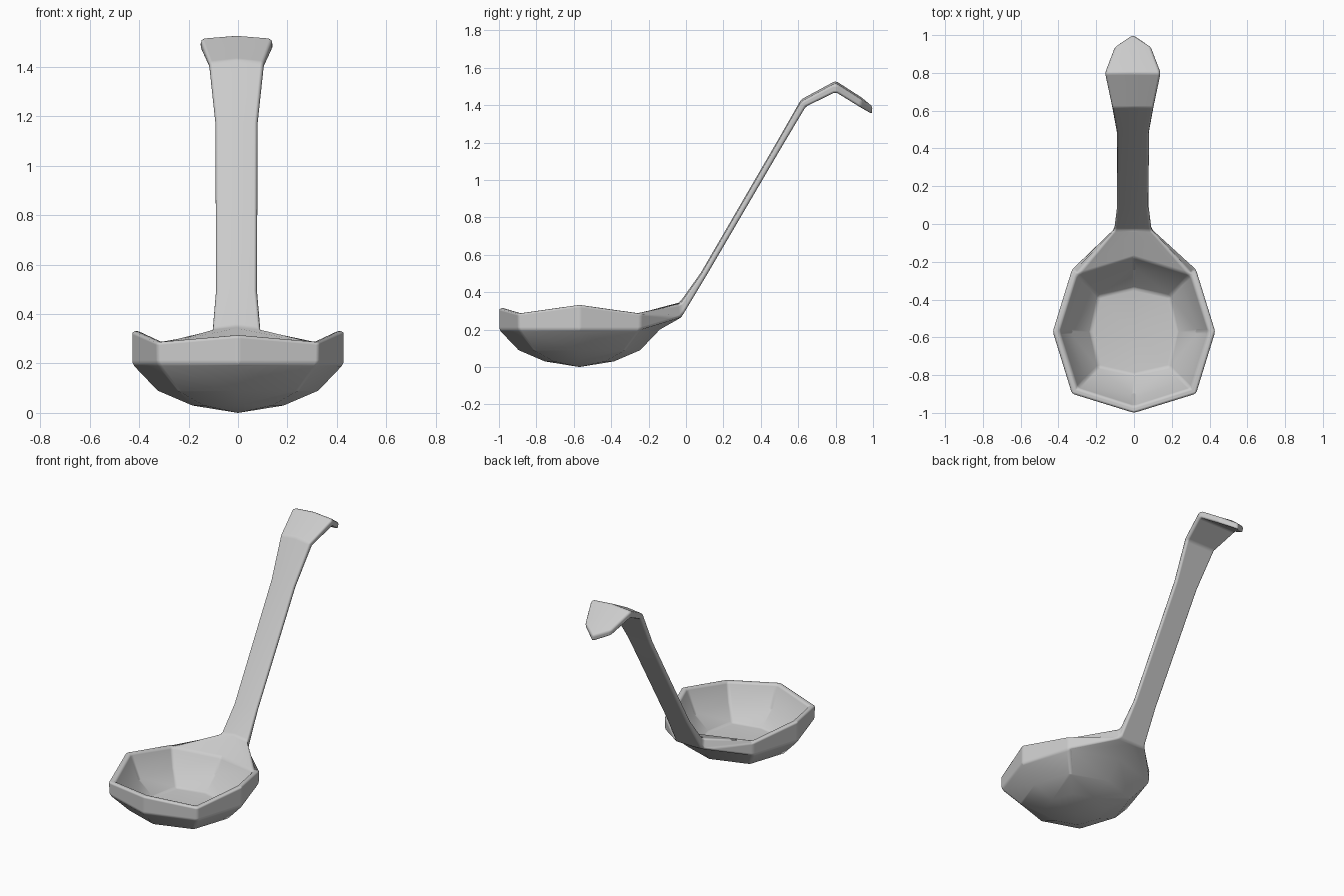
import bpy, bmesh, math

if "Cube" in bpy.data.objects:
    bpy.data.objects.remove(bpy.data.objects["Cube"])

bm = bmesh.new()
CY = -0.57          # bowl centre
CX = -0.006         # handle centre
LIP_Z = [0.315, 0.287, 0.332, 0.287, 0.262, 0.287, 0.332, 0.287]


def ring(r, rd, z):
    """Octagonal ring: index 0 is the front, 4 is the back (handle side)."""
    vs = []
    for i in range(8):
        a = math.radians(-90 + 45 * i)
        k = rd if i % 2 else r
        h = LIP_Z[i] if z is None else z
        vs.append(bm.verts.new((k * math.cos(a), CY + k * math.sin(a), h)))
    return vs


def shell(rings, floor_z, path, tip_yz, edge_drop, shelf):
    """One skin of the ladle (bowl, neck, handle); returns its border loop."""
    rg = [ring(*r) for r in rings]
    base = bm.verts.new((0, CY, floor_z))
    rows = [[bm.verts.new((CX + s * w, y, z - abs(s) * edge_drop)) for s in (-1, 0, 1)]
            for y, z, w in path]
    tip = bm.verts.new((CX, *tip_yz))
    # bowl
    for n, (a, b) in enumerate(zip(rg, rg[1:])):
        for i in range(8):
            j = (i + 1) % 8
            if n or shelf or 4 not in (i, j):
                bm.faces.new((a[i], b[i], b[j], a[j]))
    for i in range(8):
        bm.faces.new((rg[-1][i], base, rg[-1][(i + 1) % 8]))
    # neck: a flat shelf inside, a flaring underside outside
    lip, r1 = rg[:2]
    for side, edge in ((3, rows[0][2]), (5, rows[0][0])):
        if shelf:
            bm.faces.new((lip[side], lip[4], rows[0][1], edge))
        else:
            bm.faces.new((r1[side], r1[4], rows[0][1], edge))
            bm.faces.new((lip[side], r1[side], edge))
    if not shelf:
        bm.verts.remove(lip[4])
    # handle strip
    for a, b in zip(rows, rows[1:]):
        for c in (0, 1):
            bm.faces.new((a[c], b[c], b[c + 1], a[c + 1]))
    for c in (0, 1):
        bm.faces.new((rows[-1][c], tip, rows[-1][c + 1]))
    return ([tip] + [r[2] for r in reversed(rows)] + [lip[i] for i in (3, 2, 1, 0, 7, 6, 5)]
            + [r[0] for r in rows])


# Outer / lower skin; handle path is (y, z, half width)
outer = shell(
    [(0.43, 0.465, None), (0.43, 0.462, 0.2), (0.325, 0.345, 0.09), (0.185, 0.195, 0.03)], 0,
    [(-0.025, 0.265, 0.098), (0.11, 0.49, 0.083), (0.505, 1.165, 0.085),
     (0.64, 1.392, 0.11), (0.80, 1.47, 0.147), (0.93, 1.39, 0.095)],
    (1.0, 1.35), 0, False)
# Inner / upper skin
inner = shell(
    [(0.395, 0.425, None), (0.335, 0.36, 0.18), (0.23, 0.265, 0.085)], 0.065,
    [(-0.03, 0.35, 0.098), (0.08, 0.505, 0.083), (0.475, 1.185, 0.085),
     (0.615, 1.43, 0.11), (0.80, 1.53, 0.147), (0.94, 1.44, 0.095)],
    (1.0, 1.39), 0.012, True)
# Rim joining both skins
n = len(outer)
for i in range(n):
    j = (i + 1) % n
    bm.faces.new((outer[i], outer[j], inner[j], inner[i]))
bmesh.ops.recalc_face_normals(bm, faces=bm.faces[:])

me = bpy.data.meshes.new("ladle")
bm.to_mesh(me)
bm.free()
ladle = bpy.data.objects.new("ladle", me)
bpy.context.collection.objects.link(ladle)
bpy.context.view_layer.objects.active = ladle
ladle.select_set(True)
bpy.ops.object.shade_smooth()

# Softened rim and bends
bev = ladle.modifiers.new("soft_edges", 'BEVEL')
bev.width = 0.014
bev.segments = 2
bev.limit_method = 'ANGLE'
bev.angle_limit = math.radians(28)
bev.harden_normals = True
